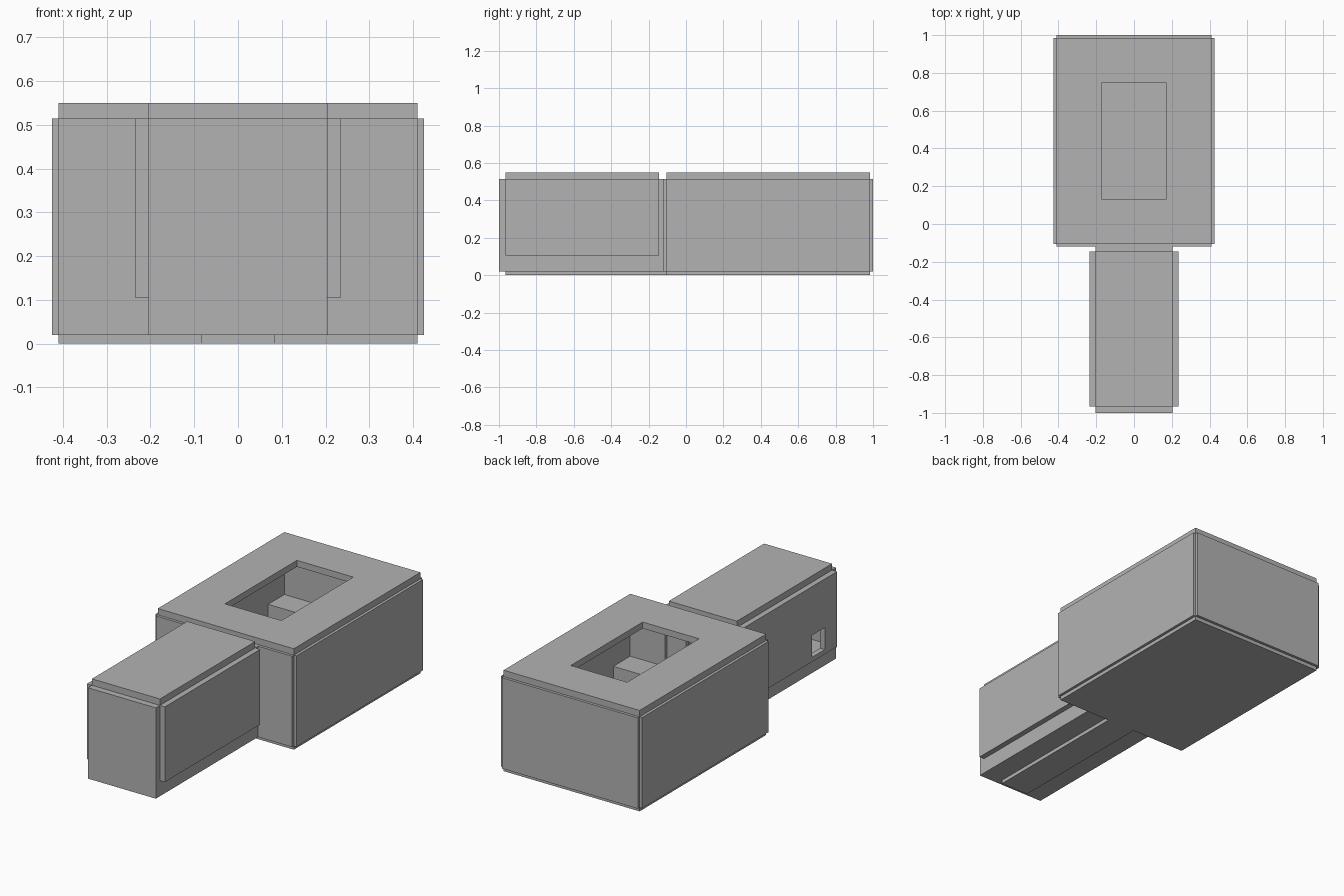
import bpy
import bmesh
from mathutils import Vector

if "Cube" in bpy.data.objects:
    bpy.data.objects.remove(bpy.data.objects["Cube"], do_unlink=True)

stone = bpy.data.materials.new("plain_grey")
stone.use_nodes = True
stone.diffuse_color = (0.45, 0.45, 0.45, 1)
shader = next(n for n in stone.node_tree.nodes if n.type == "BSDF_PRINCIPLED")
shader.inputs["Base Color"].default_value = stone.diffuse_color


def panel(name, axis, lo, hi, u, v, hole=None):
    """Slab from lo to hi along axis, spanning u and v on the other two axes."""
    place = {
        "x": lambda a, b, d: (d, a, b),
        "y": lambda a, b, d: (a, d, b),
        "z": lambda a, b, d: (a, b, d),
    }[axis]
    corners = lambda p, q: [(p[0], q[0]), (p[1], q[0]), (p[1], q[1]), (p[0], q[1])]
    bm = bmesh.new()
    outer = [bm.verts.new(place(a, b, lo)) for a, b in corners(u, v)]
    if hole:
        inner = [bm.verts.new(place(a, b, lo)) for a, b in corners(*hole)]
        for i in range(4):
            j = (i + 1) % 4
            bm.faces.new((outer[i], outer[j], inner[j], inner[i]))
    else:
        bm.faces.new(outer)
    out = bmesh.ops.extrude_face_region(bm, geom=bm.faces[:], use_keep_orig=True)
    moved = [g for g in out["geom"] if isinstance(g, bmesh.types.BMVert)]
    bmesh.ops.translate(bm, verts=moved, vec=Vector(place(0, 0, hi - lo)))
    bmesh.ops.recalc_face_normals(bm, faces=bm.faces[:])
    mesh = bpy.data.meshes.new(name)
    bm.to_mesh(mesh)
    bm.free()
    mesh.materials.append(stone)
    obj = bpy.data.objects.new(name, mesh)
    bpy.context.collection.objects.link(obj)
    return obj


wall_z = (0.02, 0.515)
hall_x, hall_y = (-0.41, 0.41), (-0.105, 0.985)
pass_x, pass_y = (-0.205, 0.205), (-0.965, -0.145)

# Main hall: floor, roof with skylight, and four walls
panel("hall_floor", "z", 0, 0.02, hall_x, hall_y)
panel("hall_roof", "z", 0.515, 0.55, hall_x, hall_y, ((-0.17, 0.17), (0.13, 0.75)))
panel("hall_back_wall", "y", 0.985, 1.0, hall_x, wall_z)
panel("hall_front_wall", "y", -0.12, -0.105, hall_x, wall_z,
      ((-0.2, 0.2), (0.04, 0.48)))
panel("hall_left_wall", "x", 0.41, 0.425, hall_y, wall_z)
panel("hall_right_wall", "x", -0.425, -0.41, hall_y, wall_z)

# Low blocks in the corners of the hall
for side, x in (("left", (0.21, 0.41)), ("right", (-0.41, -0.21))):
    for end, y in (("front", (-0.105, 0.04)), ("back", (0.845, 0.985))):
        panel(f"{end}_{side}_block", "z", 0.02, 0.21, x, y)

# Entrance passage: raised floor, keel strip, roof and walls
panel("passage_floor", "z", 0.02, 0.105, pass_x, pass_y)
panel("passage_keel", "z", 0, 0.02, (-0.085, 0.085), (-0.965, -0.105))
panel("passage_roof", "z", 0.515, 0.55, pass_x, pass_y)
panel("passage_front_wall", "y", -1.0, -0.965, pass_x, wall_z)
panel("passage_end_wall", "y", -0.145, -0.12, pass_x, wall_z,
      ((-0.085, 0.085), (0.105, 0.45)))
side_z = (0.105, 0.515)
panel("passage_left_wall", "x", 0.205, 0.235, pass_y, side_z)
panel("passage_right_wall", "x", -0.235, -0.205, pass_y, side_z,
      ((-0.86, -0.75), (0.13, 0.25)))
